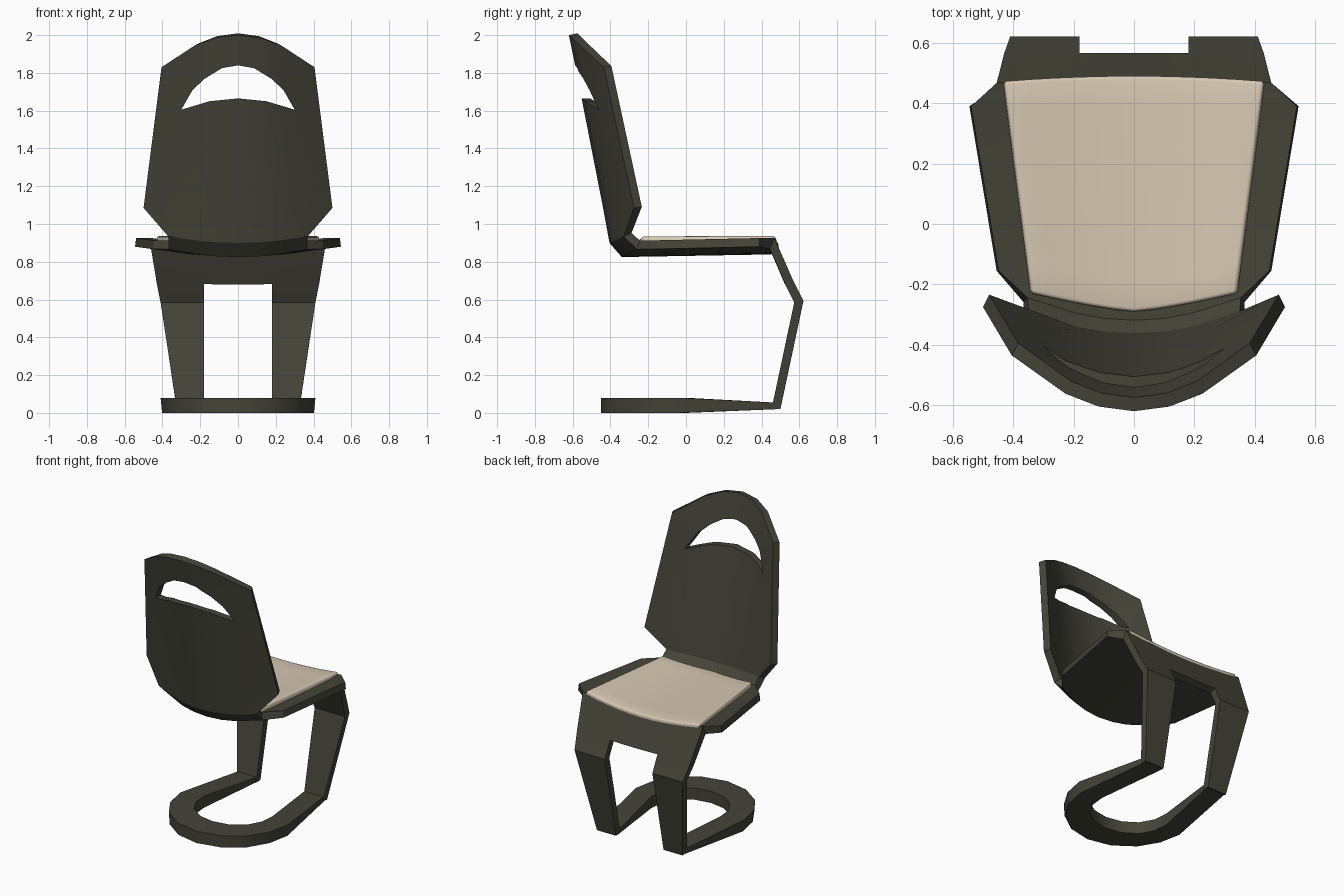
import bpy, bmesh

if "Cube" in bpy.data.objects:
    bpy.data.objects.remove(bpy.data.objects["Cube"])


def material(name, rgb):
    m = bpy.data.materials.new(name)
    m.diffuse_color = (*rgb, 1)
    m.use_nodes = True
    m.node_tree.nodes["Principled BSDF"].inputs["Base Color"].default_value = m.diffuse_color
    return m


OLIVE = material("dark olive plastic", (0.058, 0.058, 0.041))
CREAM = material("cream fabric", (0.68, 0.58, 0.45))


def make(name, bm, mat):
    """Turn a bmesh into a linked, active object."""
    me = bpy.data.meshes.new(name)
    bm.to_mesh(me)
    bm.free()
    ob = bpy.data.objects.new(name, me)
    bpy.context.collection.objects.link(ob)
    me.materials.append(mat)
    bpy.ops.object.select_all(action='DESELECT')
    ob.select_set(True)
    bpy.context.view_layer.objects.active = ob
    return ob


def modify(ob, kind, **settings):
    bpy.context.view_layer.objects.active = ob
    mod = ob.modifiers.new(kind.lower(), kind)
    for k, v in settings.items():
        setattr(mod, k, v)
    bpy.ops.object.modifier_apply(modifier=mod.name)


def smooth(ob, angle=0.5):
    bpy.ops.object.select_all(action='DESELECT')
    ob.select_set(True)
    bpy.context.view_layer.objects.active = ob
    bpy.ops.object.shade_smooth_by_angle(angle=angle)


def loft(rows, keep=lambda r, c: True):
    """Quads between rows of points, left to right and top to bottom."""
    bm = bmesh.new()
    vs = [[bm.verts.new(p) for p in row] for row in rows]
    for r in range(len(rows) - 1):
        for c in range(len(rows[0]) - 1):
            if keep(r, c):
                a, b = vs[r], vs[r + 1]
                bm.faces.new((a[c], a[c + 1], b[c + 1], b[c]))
    bmesh.ops.delete(bm, geom=[v for v in bm.verts if not v.link_faces], context='VERTS')
    bmesh.ops.remove_doubles(bm, verts=bm.verts, dist=0.0005)
    return bm


# Shell: one bent sheet from the backrest through the seat to the two legs
# half width, centre y, centre z, edge y, edge z
SECTIONS = [
    (0.405, -0.62, 2.00, -0.435, 1.83),   # top arch
    (0.405, -0.585, 1.83, -0.435, 1.83),
    (0.50, -0.44, 1.09, -0.275, 1.085),
    (0.37, -0.405, 0.90, -0.33, 0.935),   # neck
    (0.365, -0.34, 0.825, -0.26, 0.866),
    (0.455, -0.17, 0.828, -0.155, 0.868),
    (0.545, 0.39, 0.838, 0.39, 0.88),
    (0.46, 0.455, 0.84, 0.445, 0.868),    # seat lip
    (0.43, 0.524, 0.68, 0.524, 0.685),    # bottom of front panel
    (0.41, 0.573, 0.585, 0.573, 0.585),   # knee
    (0.325, 0.455, 0.03, 0.455, 0.03),    # foot
]
U = [0, 0.29, 0.56, 1]
rows = []
for r, (w, yc, zc, ye, ze) in enumerate(SECTIONS):
    row = []
    for i in range(-3, 4):
        k = abs(i)
        u = U[k]
        x = w * u
        if r >= 8 and k < 3:
            x = 0.09 * k
        row.append((x if i > 0 else -x, yc + (ye - yc) * u ** 2, zc + (ze - zc) * u ** 2))
    rows.append(row)
shell = make("chair_shell", loft(rows, lambda r, c: r < 8 or c in (0, 5)), OLIVE)
modify(shell, 'SOLIDIFY', thickness=0.046, offset=1, use_even_offset=True)

# Handle opening in the backrest
half = [(0.30, 1.605), (0.24, 1.71), (0.175, 1.77), (0.085, 1.825)]
low = [(-0.15, 1.65), (0, 1.665), (0.15, 1.65)]
loop = half + [(0, 1.84)] + [(-x, z) for x, z in reversed(half)] + low
bm = bmesh.new()
face = bm.faces.new([bm.verts.new((x, -0.85, z)) for x, z in loop])
ext = bmesh.ops.extrude_face_region(bm, geom=[face])
bmesh.ops.translate(bm, vec=(0, 0.6, 0),
                    verts=[v for v in ext["geom"] if isinstance(v, bmesh.types.BMVert)])
bmesh.ops.recalc_face_normals(bm, faces=bm.faces)
cutter = make("handle_cutter", bm, OLIVE)
cutter.hide_render = True
modify(shell, 'BOOLEAN', object=cutter, operation='DIFFERENCE', solver='EXACT')
bpy.data.objects.remove(cutter)
smooth(shell)

# Base: U-shaped floor loop joining both feet
outer = [(0.325, 0.49), (0.41, -0.04), (0.38, -0.19), (0.30, -0.32), (0.165, -0.415), (0, -0.45)]
inner = [(0.18, 0.49), (0.26, 0.0), (0.25, -0.10), (0.20, -0.19), (0.11, -0.25), (0, -0.27)]
pairs = list(zip(outer, inner))
pairs += [((-a[0], a[1]), (-b[0], b[1])) for a, b in reversed(pairs[:-1])]
bm = bmesh.new()
rings = []
for (ox, oy), (ix, iy) in pairs:
    f = max(0, oy) / 0.49
    top, bot = 0.08 - 0.025 * f, 0.02 * f
    ty = 0.465 if oy > 0.4 else oy
    tiy = 0.465 if iy > 0.4 else iy
    rings.append([bm.verts.new(p) for p in
                  ((ox, ty, top), (ix, tiy, top), (ix, iy, bot), (ox * 0.98, oy, bot))])
for a, b in zip(rings, rings[1:]):
    for k in range(4):
        n = (k + 1) % 4
        bm.faces.new((a[k], a[n], b[n], b[k]))
bm.faces.new(rings[0])
bm.faces.new(rings[-1])
bmesh.ops.recalc_face_normals(bm, faces=bm.faces)
base = make("floor_base", bm, OLIVE)
smooth(base)

# Seat cushion: thin pad following the dished seat
rows = []
for j in range(9):
    t = j / 8
    w = 0.345 + 0.09 * t
    row = []
    for i in range(-5, 6):
        u = i / 5
        back = -0.29 + 0.06 * abs(u) ** 1.3
        front = 0.49 - 0.018 * u * u
        row.append((w * u, back + (front - back) * t, 0.862 + 0.038 * u * u))
    rows.append(row)
cushion = make("seat_cushion", loft(rows), CREAM)
modify(cushion, 'SOLIDIFY', thickness=0.038, offset=1)
modify(cushion, 'BEVEL', width=0.012, segments=3, limit_method='ANGLE', angle_limit=0.8)
smooth(cushion, 0.7)
